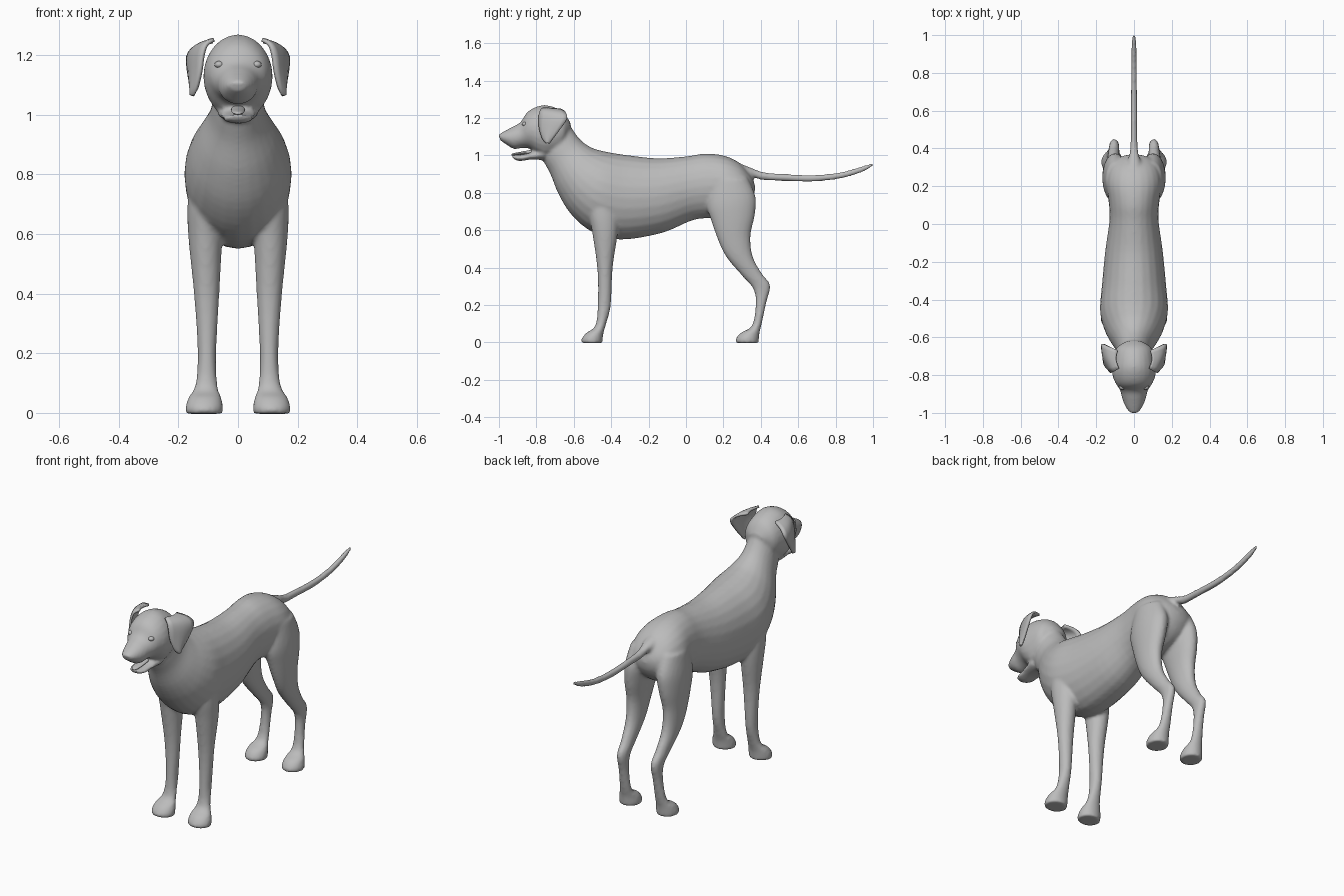
import bpy, bmesh, math
from mathutils import Vector

coat = bpy.data.materials.new("grey coat")
coat.diffuse_color = (0.5, 0.5, 0.5, 1)


def spline(rows, steps):
    """Smoothly interpolate rows of numbers."""
    rows = [Vector(r) for r in rows]
    out = []
    for i in range(len(rows) - 1):
        a, b = rows[max(i - 1, 0)], rows[i]
        c, d = rows[i + 1], rows[min(i + 2, len(rows) - 1)]
        for s in range(steps):
            t = s / steps
            out.append(0.5 * (2 * b + (c - a) * t + (2 * a - 5 * b + 4 * c - d) * t * t
                              + (3 * b - a - 3 * c + d) * t ** 3))
    return out + [rows[-1]]


def finish(name, bm):
    bmesh.ops.recalc_face_normals(bm, faces=bm.faces)
    mesh = bpy.data.meshes.new(name)
    bm.to_mesh(mesh)
    bm.free()
    mesh.materials.append(coat)
    mesh.shade_smooth()
    ob = bpy.data.objects.new(name, mesh)
    bpy.context.collection.objects.link(ob)
    return ob


def loft(bm, rows, side=1, steps=4, n=24):
    """Rings between two side-profile points: (y1, z1, y2, z2, centre x, half width)."""
    rings = []
    for y1, z1, y2, z2, x, w in spline(rows, steps):
        ring = []
        for k in range(n):
            a = 2 * math.pi * k / n
            u = 0.5 + 0.5 * math.cos(a)
            ring.append(bm.verts.new((side * (x + max(w, 0.003) * math.sin(a)),
                                      y2 + (y1 - y2) * u, z2 + (z1 - z2) * u)))
        rings.append(ring)
    for r, q in zip(rings, rings[1:]):
        for k in range(n):
            bm.faces.new((r[k], r[(k + 1) % n], q[(k + 1) % n], q[k]))
    bm.faces.new(rings[0])
    bm.faces.new(rings[-1])


# torso and neck
torso = [(-.64, 1.20, -.79, 1.05, 0, .07), (-.60, 1.13, -.765, .975, 0, .083),
         (-.555, 1.075, -.725, .90, 0, .098), (-.50, 1.04, -.68, .79, 0, .135),
         (-.45, 1.025, -.61, .68, 0, .165), (-.40, 1.015, -.50, .59, 0, .18),
         (-.30, 1.0, -.35, .55, 0, .17), (-.15, .985, -.13, .585, 0, .152),
         (0, .995, .04, .655, 0, .13), (.10, 1.01, .15, .665, 0, .135),
         (.20, 1.0, .25, .68, 0, .148), (.28, .965, .32, .72, 0, .13),
         (.335, .91, .36, .78, 0, .085), (.36, .87, .37, .83, 0, .03)]
# skull and upper muzzle
head = [(-.615, 1.17, -.64, 1.10, 0, .05), (-.66, 1.235, -.66, 1.03, 0, .095),
        (-.74, 1.268, -.74, .985, 0, .113), (-.80, 1.26, -.79, 1.0, 0, .115),
        (-.85, 1.23, -.835, 1.035, 0, .098), (-.885, 1.178, -.875, 1.04, 0, .074),
        (-.93, 1.152, -.92, 1.035, 0, .062), (-.975, 1.128, -.96, 1.058, 0, .045),
        (-1.003, 1.112, -.992, 1.08, 0, .024)]
# lower jaw
jaw = [(-.76, 1.04, -.76, .975, 0, .07), (-.83, 1.015, -.83, .978, 0, .058),
       (-.89, 1.003, -.89, .97, 0, .047), (-.93, 1.003, -.925, .982, 0, .025)]
# tail
tail = [(.27, .965, .32, .86, 0, .05), (.345, .935, .355, .885, 0, .03),
        (.42, .91, .41, .868, 0, .019), (.55, .90, .55, .863, 0, .018),
        (.68, .896, .68, .86, 0, .017), (.82, .909, .825, .876, 0, .016),
        (.93, .939, .94, .91, 0, .014), (1.002, .962, 1.004, .945, 0, .008)]
# legs, from inside the body down to the paw
front_leg = [(-.53, .80, -.37, .80, .105, .06), (-.52, .68, -.36, .66, .108, .062),
             (-.50, .58, -.368, .56, .109, .056), (-.473, .38, -.392, .40, .105, .042),
             (-.472, .20, -.402, .20, .104, .031), (-.485, .09, -.427, .10, .106, .037),
             (-.535, .05, -.44, .055, .111, .055), (-.56, .015, -.445, .022, .113, .063),
             (-.555, -.003, -.447, -.003, .113, .061)]
hind_leg = [(.13, .86, .33, .88, .09, .06), (.11, .74, .372, .78, .098, .068),
            (.135, .65, .368, .68, .107, .06), (.178, .53, .345, .57, .113, .047),
            (.22, .45, .357, .46, .112, .040), (.295, .362, .405, .37, .108, .032),
            (.36, .285, .451, .305, .105, .027), (.372, .20, .43, .215, .106, .026),
            (.353, .09, .405, .10, .110, .033), (.29, .05, .394, .055, .114, .050),
            (.265, .015, .39, .022, .115, .058), (.27, -.003, .387, -.003, .115, .056)]

# fuse the lofted parts into one skin
bm = bmesh.new()
for rows in (torso, head, jaw, tail):
    loft(bm, rows)
for side in (1, -1):
    loft(bm, front_leg, side)
    loft(bm, hind_leg, side)
body = finish("dog_body", bm)
fuse = body.modifiers.new("fuse", 'REMESH')
fuse.mode = 'VOXEL'
fuse.voxel_size = 0.009
fuse.use_smooth_shade = True
soften = body.modifiers.new("soften", 'SMOOTH')
soften.factor = 0.5
soften.iterations = 5

# tongue
bm = bmesh.new()
loft(bm, [(-.80, 1.035, -.80, 1.01, 0, .022), (-.87, 1.022, -.87, 1.005, 0, .023),
          (-.915, 1.014, -.915, 1.0, 0, .018), (-.932, 1.008, -.932, 1.0, 0, .008)])
finish("tongue", bm)

# ears: folded flaps, rows of (front edge, rear edge)
flap = [(.08, -.765, 1.252, .085, -.67, 1.245), (.105, -.78, 1.235, .14, -.645, 1.228),
        (.117, -.786, 1.20, .168, -.637, 1.195), (.124, -.783, 1.145, .163, -.68, 1.13),
        (.136, -.765, 1.09, .152, -.72, 1.08), (.144, -.745, 1.068, .146, -.735, 1.066)]
for side, label in ((1, "left"), (-1, "right")):
    bm = bmesh.new()
    grid = []
    for r in spline(flap, 3):
        a, b = Vector(r[:3]), Vector(r[3:])
        line = []
        for k in range(7):
            p = a.lerp(b, k / 6)
            p.x += 0.012 * math.sin(math.pi * k / 6)
            line.append(bm.verts.new((side * p.x, p.y, p.z)))
        grid.append(line)
    for r, q in zip(grid, grid[1:]):
        for k in range(6):
            bm.faces.new((r[k], r[k + 1], q[k + 1], q[k]))
    ear = finish(label + "_ear", bm)
    thick = ear.modifiers.new("thickness", 'SOLIDIFY')
    thick.thickness = 0.012
    thick.offset = 0

    # eye
    bm = bmesh.new()
    bmesh.ops.create_uvsphere(bm, u_segments=16, v_segments=10, radius=0.016)
    bmesh.ops.scale(bm, vec=(1, 1, 0.75), verts=bm.verts)
    bmesh.ops.translate(bm, vec=(side * .063, -.862, 1.168), verts=bm.verts)
    finish(label + "_eye", bm)
